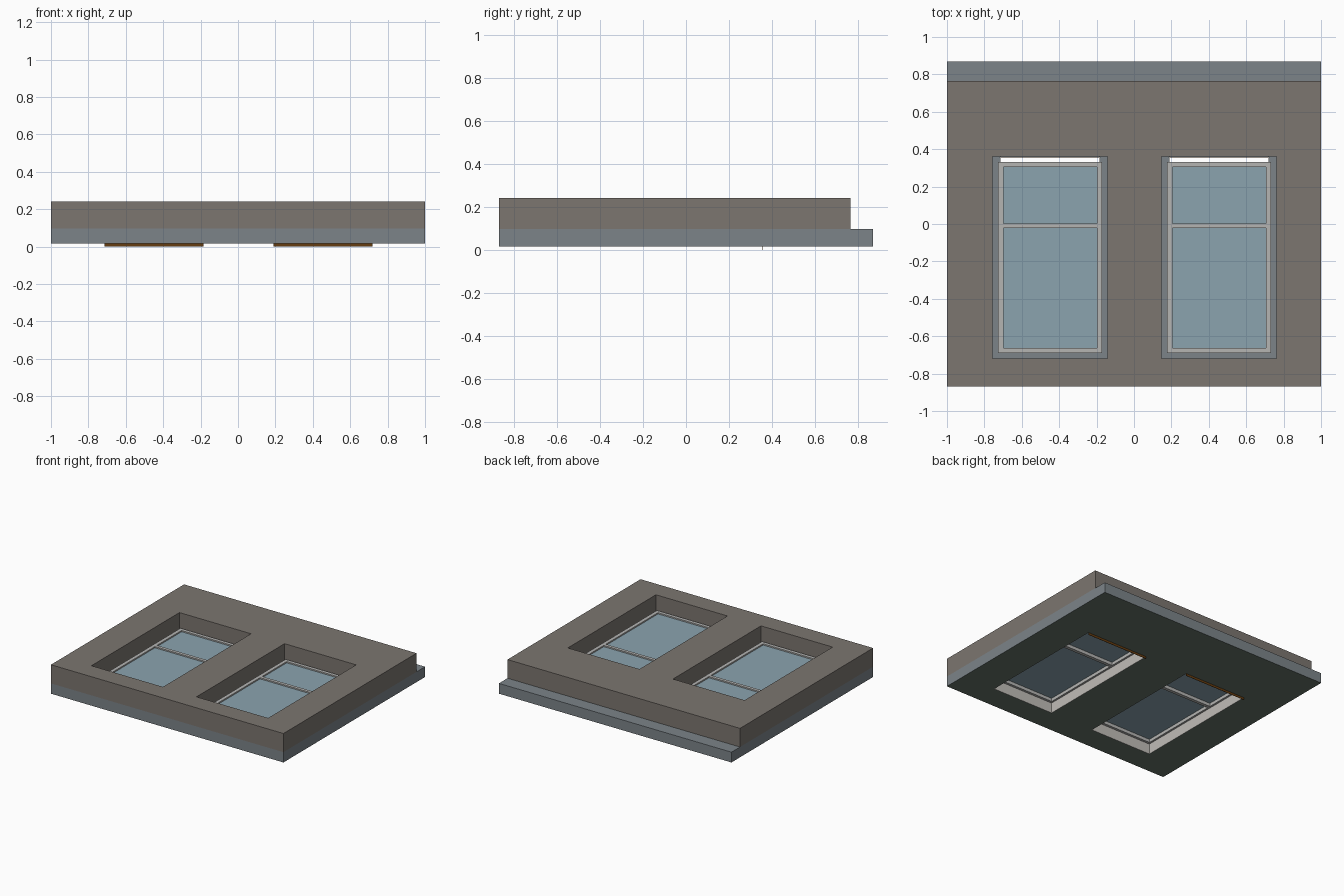
import bpy, bmesh
from mathutils import Vector

if "Cube" in bpy.data.objects:
    bpy.data.objects.remove(bpy.data.objects["Cube"])


def material(name, rgb):
    m = bpy.data.materials.new(name)
    m.diffuse_color = (*rgb, 1)
    m.use_nodes = True
    m.node_tree.nodes["Principled BSDF"].inputs["Base Color"].default_value = m.diffuse_color
    return m


PLASTER = material("plaster", (0.20, 0.18, 0.16))
CONCRETE = material("concrete", (0.20, 0.23, 0.25))
INNER = material("inner_face", (0.13, 0.17, 0.14))
FRAME = material("frame_paint", (0.46, 0.46, 0.45))
LINING = material("lining_paint", (0.53, 0.51, 0.48))
WOOD = material("brown_wood", (0.13, 0.045, 0.005))
GLASS = material("glass", (0.26, 0.37, 0.43))

# Heights: inner face, joint between the layers, outer face
Z0, Z1, Z2 = 0.017, 0.097, 0.242


def box(name, x, y, z, mat=None):
    """Box from (min, max) ranges on each axis."""
    bm = bmesh.new()
    bmesh.ops.create_cube(bm, size=1)
    lo, hi = Vector((x[0], y[0], z[0])), Vector((x[1], y[1], z[1]))
    for v in bm.verts:
        v.co = (lo + hi) / 2 + v.co * (hi - lo)
    me = bpy.data.meshes.new(name)
    bm.to_mesh(me)
    bm.free()
    ob = bpy.data.objects.new(name, me)
    bpy.context.collection.objects.link(ob)
    if mat:
        me.materials.append(mat)
    return ob


def cut(target, x, y, z):
    """Cut a box-shaped opening."""
    cutter = box("opening_cutter", x, y, z)
    cutter.hide_render = True
    cutter.hide_viewport = True
    mod = target.modifiers.new("opening", 'BOOLEAN')
    mod.operation = 'DIFFERENCE'
    mod.solver = 'EXACT'
    mod.object = cutter


# Two wall layers; the structural one projects at the back
outer = box("outer_wall_layer", (-1, 1), (-0.87, 0.765), (Z1, Z2), PLASTER)
inner = box("inner_wall_layer", (-1, 1), (-0.87, 0.87), (Z0, Z1), CONCRETE)
inner.data.materials.append(INNER)
for p in inner.data.polygons:
    if p.normal.z < -0.5:
        p.material_index = 1

for side, cx in (("left", -0.449), ("right", 0.455)):
    def xr(a, b):
        return (cx + a, cx + b)

    # Stepped opening
    cut(outer, xr(-0.308, 0.308), (-0.72, 0.362), (0.05, 0.30))
    cut(inner, xr(-0.268, 0.268), (-0.685, 0.359), (0.0, 0.15))

    # Reveal linings and the thin brown head board
    for tag, s in (("a", -1), ("b", 1)):
        a, b = sorted((s * 0.268, s * 0.265))
        box(f"{side}_reveal_lining_{tag}", xr(a, b), (-0.685, 0.356), (Z0, Z1), LINING)
    box(f"{side}_sill_lining", xr(-0.265, 0.265), (-0.685, -0.682), (Z0, Z1), LINING)
    box(f"{side}_head_board", xr(-0.265, 0.265), (0.356, 0.359), (0.0, Z1), WOOD)

    # Window frame: stiles, rails and transom
    z = (Z1, 0.14)
    box(f"{side}_stile_a", xr(-0.278, -0.25), (-0.69, 0.332), z, FRAME)
    box(f"{side}_stile_b", xr(0.25, 0.278), (-0.69, 0.332), z, FRAME)
    for tag, y in (("bottom_rail", (-0.69, -0.663)), ("transom", (-0.022, 0.003)),
                   ("top_rail", (0.305, 0.332))):
        box(f"{side}_{tag}", xr(-0.25, 0.25), y, z, FRAME)

    # Panes
    for tag, y in (("lower", (-0.663, -0.022)), ("upper", (0.003, 0.305))):
        box(f"{side}_{tag}_pane", xr(-0.25, 0.25), y, (0.122, 0.13), GLASS)
